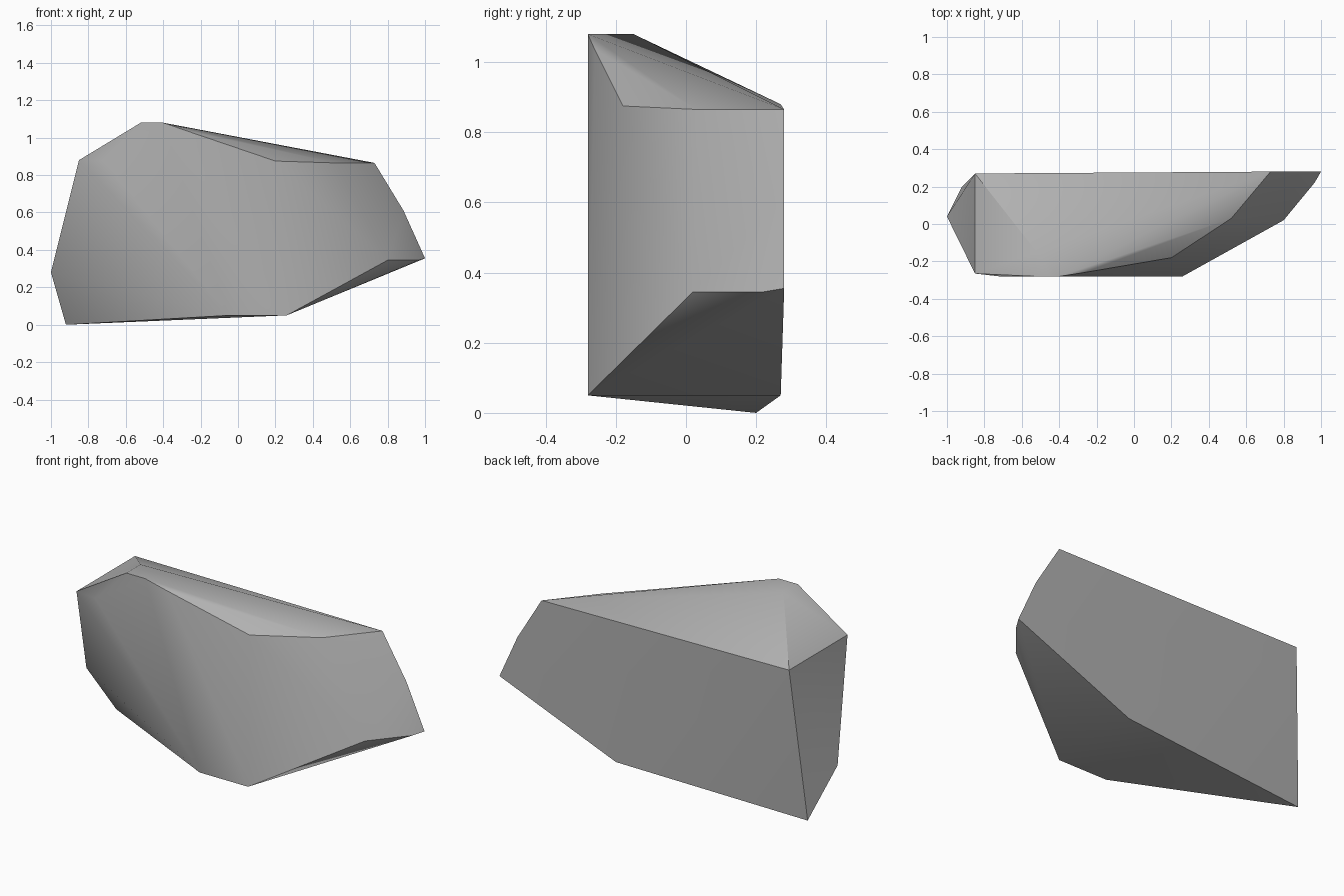
import bpy
import bmesh
import math

# Remove the default cube
default_cube = bpy.data.objects.get("Cube")
if default_cube:
    bpy.data.objects.remove(default_cube, do_unlink=True)


def make_material(name, colour):
    material = bpy.data.materials.new(name)
    material.use_nodes = True
    material.diffuse_color = colour
    shader = next(n for n in material.node_tree.nodes if n.type == "BSDF_PRINCIPLED")
    shader.inputs["Base Color"].default_value = colour
    shader.inputs["Roughness"].default_value = 0.9
    return material


def make_hull(name, corners, material):
    """Wrap a convex stone around its chipped corners."""
    mesh = bpy.data.meshes.new(name)
    bm = bmesh.new()
    for corner in corners:
        bm.verts.new(corner)
    hull = bmesh.ops.convex_hull(bm, input=bm.verts[:])
    unused = {v for v in hull["geom_interior"] + hull["geom_unused"]
              if isinstance(v, bmesh.types.BMVert)}
    bmesh.ops.delete(bm, geom=list(unused), context="VERTS")
    bmesh.ops.recalc_face_normals(bm, faces=bm.faces[:])
    bm.to_mesh(mesh)
    bm.free()
    mesh.materials.append(material)
    obj = bpy.data.objects.new(name, mesh)
    bpy.context.scene.collection.objects.link(obj)
    return obj


# Flat broken slab at the back
back_corners = [(-0.85, 0.27, 0.88), (0.73, 0.28, 0.865), (0.885, 0.28, 0.61),
                (1, 0.28, 0.355), (0.26, 0.27, 0.05), (-0.92, 0.2, 0)]

# Peak and the ridge curving down to the right
ridge_corners = [(-0.52, -0.15, 1.08), (-0.52, -0.28, 1.08), (-0.4, -0.28, 1.08),
                 (-0.27, -0.26, 1.035), (0.2, -0.18, 0.875),
                 (0.35, -0.08, 0.87), (0.52, 0.03, 0.865)]

# Bulging front and the left end
front_corners = [(-0.85, -0.265, 0.88), (-0.72, -0.28, 0.88), (-1, 0.04, 0.28),
                 (-0.05, -0.28, 0.05), (0.26, -0.28, 0.05)]

# Undercut on the right
undercut_corners = [(0.8, 0.02, 0.345), (0.965, 0.22, 0.345)]

stone = make_material("stone grey", (0.45, 0.45, 0.45, 1))
rock = make_hull("rock", back_corners + ridge_corners + front_corners + undercut_corners, stone)

# Soft front, crisp broken edges
bpy.ops.object.select_all(action="DESELECT")
rock.select_set(True)
bpy.context.view_layer.objects.active = rock
bpy.ops.object.shade_smooth_by_angle(angle=math.radians(32))
